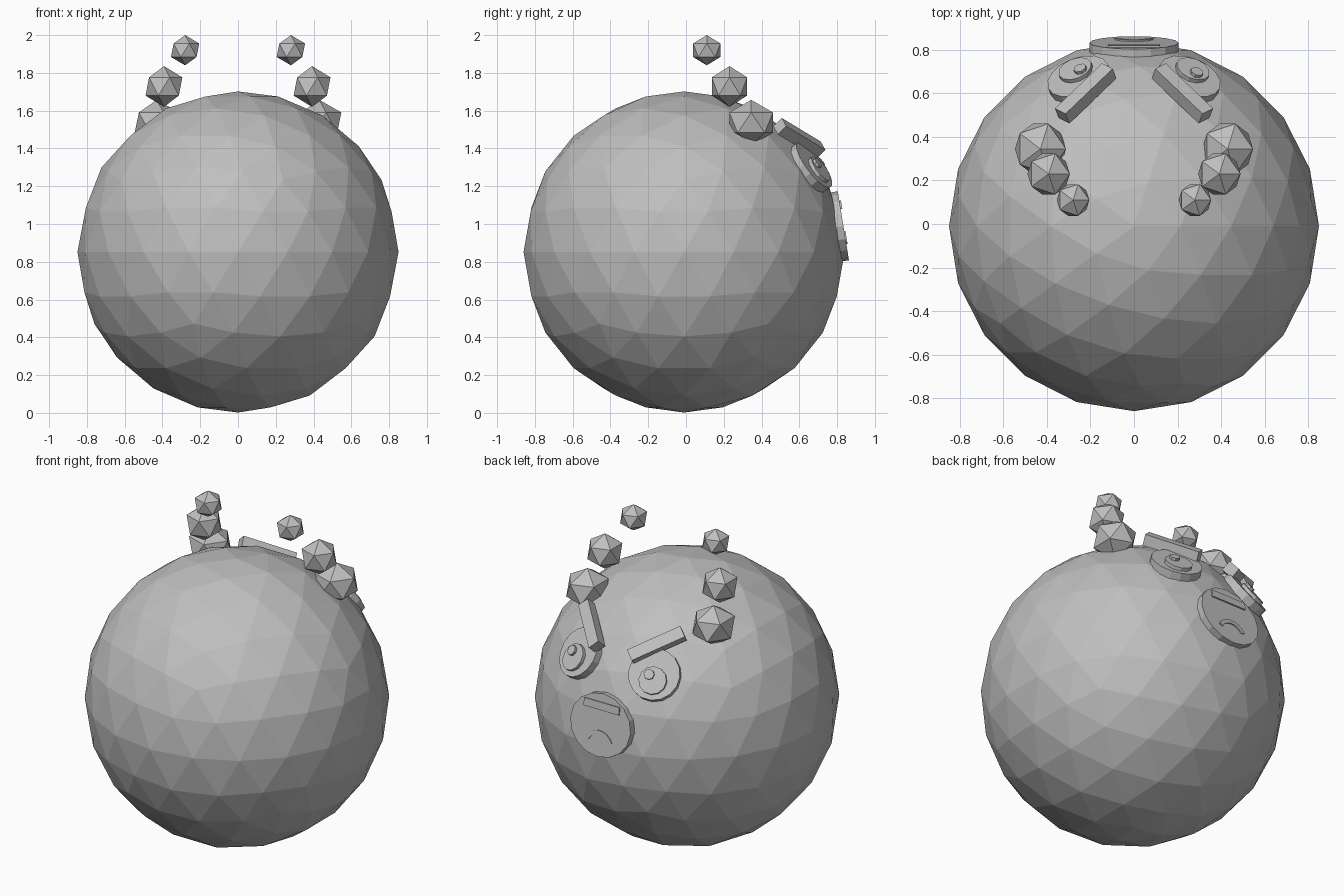
import bpy, bmesh, math
from mathutils import Vector, Matrix

if "Cube" in bpy.data.objects:
    bpy.data.objects.remove(bpy.data.objects["Cube"])

grey = bpy.data.materials.new("plain_grey")
grey.diffuse_color = (0.52, 0.52, 0.52, 1)
grey.use_nodes = True
grey.node_tree.nodes["Principled BSDF"].inputs["Base Color"].default_value = grey.diffuse_color


def finish(name, bm, matrix):
    mesh = bpy.data.meshes.new(name)
    bmesh.ops.recalc_face_normals(bm, faces=bm.faces)
    bm.to_mesh(mesh)
    bm.free()
    mesh.transform(matrix)
    mesh.materials.append(grey)
    ob = bpy.data.objects.new(name, mesh)
    bpy.context.collection.objects.link(ob)
    return ob


def frame(centre, normal, along):
    """Local x runs along, local z runs out along normal."""
    z = Vector(normal).normalized()
    x = Vector(along)
    x = (x - z * x.dot(z)).normalized()
    y = z.cross(x)
    m = Matrix((x, y, z)).transposed().to_4x4()
    m.translation = Vector(centre)
    return m


def ball(name, centre, size, level):
    bm = bmesh.new()
    bmesh.ops.create_icosphere(bm, subdivisions=level, radius=1)
    return finish(name, bm, Matrix.Translation(centre) @ Matrix.Diagonal((*size, 1)))


def disc(name, m, rx, ry, depth, sides):
    bm = bmesh.new()
    bmesh.ops.create_cone(bm, cap_ends=True, segments=sides, radius1=1, radius2=1, depth=1)
    return finish(name, bm, m @ Matrix.Diagonal((rx, ry, depth, 1)))


def box(name, m, size):
    bm = bmesh.new()
    bmesh.ops.create_cube(bm, size=1)
    return finish(name, bm, m @ Matrix.Diagonal((*size, 1)))


# Round faceted body
ball("body", (0, -0.01, 0.852), (0.85, 0.85, 0.85), 3)

for side, label in ((-1, "left"), (1, "right")):
    # Horn made of three shrinking balls
    ball("horn_base_" + label, (side * 0.43, 0.345, 1.537), (0.131, 0.136, 0.12), 1)
    ball("horn_middle_" + label, (side * 0.392, 0.23, 1.728), (0.109, 0.11, 0.108), 1)
    ball("horn_tip_" + label, (side * 0.28, 0.11, 1.92), (0.084, 0.085, 0.08), 1)

    # Eye disc, pupil and highlight stacked outwards
    n = Vector((side * 0.3, 0.76, 0.57)).normalized()
    m = frame((side * 0.25, 0.66, 1.30), n, (1, -side * 0.4, 0))
    up = Vector((0, 0, 1))
    up = (up - n * up.dot(n)).normalized()
    across = n.cross(up) * -1   # towards +x on both eyes
    if across.x < 0:
        across = -across
    disc("eye_" + label, m, 0.148, 0.148, 0.05, 16)
    pm = m.copy()
    pm.translation = m.translation + n * 0.025 - up * 0.038
    disc("pupil_" + label, pm, 0.08, 0.08, 0.04, 12)
    hm = m.copy()
    hm.translation = pm.translation + n * 0.02 + up * 0.03 + across * 0.022
    disc("highlight_" + label, hm, 0.03, 0.03, 0.03, 8)

    # Slanted brow bar
    bm_frame = frame((side * 0.222, 0.60, 1.455), (side * 0.27, 0.70, 0.69),
                     (-side * 0.683, 0.59, -0.43))
    box("brow_" + label, bm_frame, (0.325, 0.07, 0.065))

# Muzzle disc, tipped to follow the body
tilt = math.radians(9.2)
out = Vector((0, math.cos(tilt), math.sin(tilt)))
mm = frame((0, 0.811, 0.987), out, (-1, 0, 0))   # local y points up the muzzle
disc("muzzle", mm, 0.205, 0.185, 0.045, 16)

# Thin bar near the top of the muzzle
box("nose_bar", mm @ Matrix.Translation((0, 0.112, 0.018)), (0.24, 0.045, 0.026))

# Downturned mouth: extruded arc band
bm = bmesh.new()
rings = []
for i in range(9):
    a = math.radians(25 + i * 130 / 8)
    ring = [bm.verts.new((r * math.cos(a), r * math.sin(a) - 0.13, z))
            for r, z in ((0.075, 0.012), (0.1, 0.012), (0.1, 0.029), (0.075, 0.029))]
    rings.append(ring)
for p, q in zip(rings, rings[1:]):
    for k in range(4):
        bm.faces.new((p[k], p[(k + 1) % 4], q[(k + 1) % 4], q[k]))
bm.faces.new(rings[0])
bm.faces.new(rings[-1])
finish("mouth", bm, mm)
